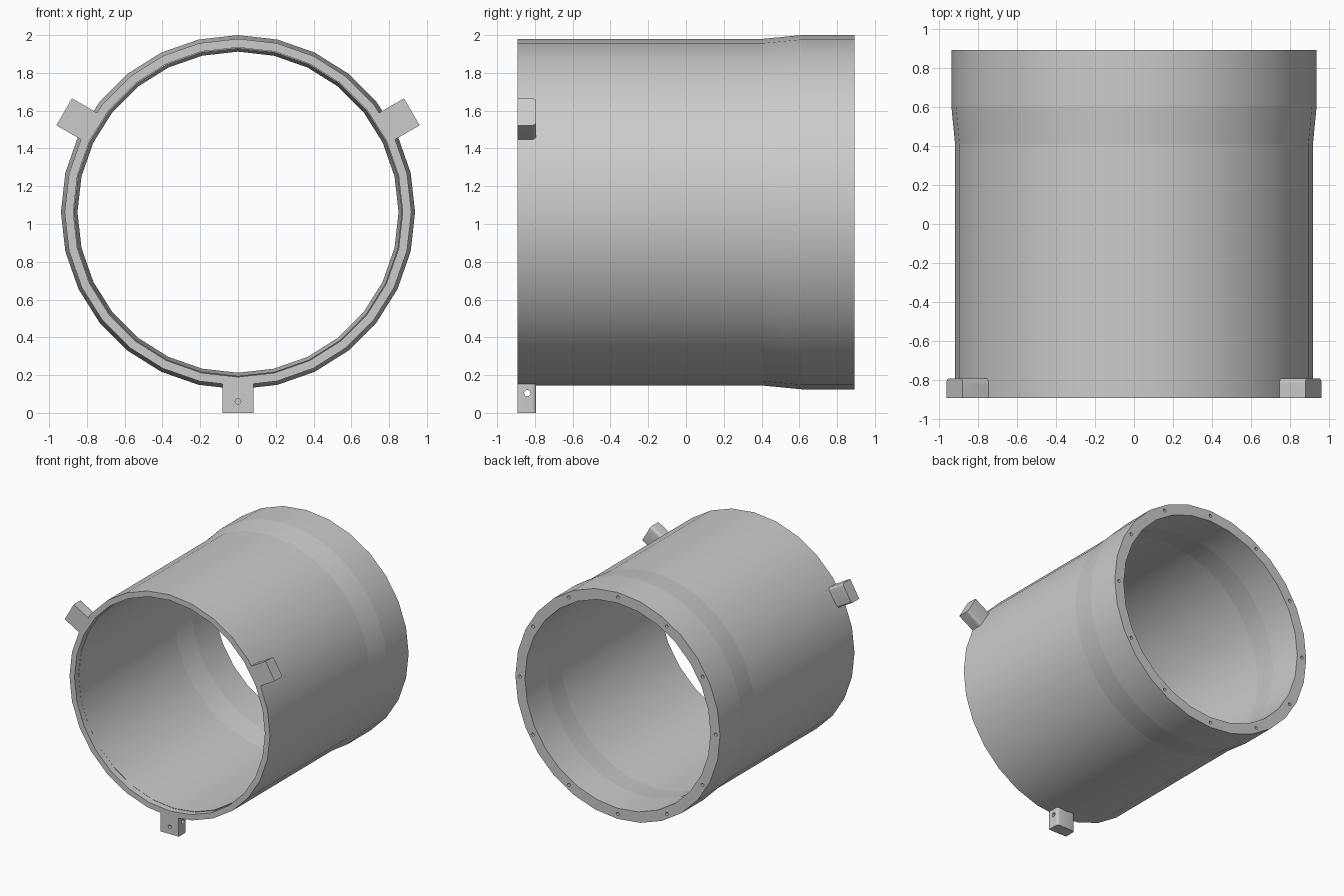
import bpy, bmesh, math
from mathutils import Matrix, Vector

if "Cube" in bpy.data.objects:
    bpy.data.objects.remove(bpy.data.objects["Cube"])

CZ, N, HALF = 1.0625, 28, 0.893   # axis height, sides, half length


def new_object(name, bm):
    bmesh.ops.recalc_face_normals(bm, faces=bm.faces)
    me = bpy.data.meshes.new(name)
    bm.to_mesh(me)
    bm.free()
    ob = bpy.data.objects.new(name, me)
    bpy.context.collection.objects.link(ob)
    return ob


def smooth(ob):
    bpy.ops.object.select_all(action='DESELECT')
    ob.select_set(True)
    bpy.context.view_layer.objects.active = ob
    bpy.ops.object.shade_smooth_by_angle(angle=math.radians(30))


def add_pin(bm, centre, axis, radius, depth):
    rot = Vector((0, 0, 1)).rotation_difference(Vector(axis)).to_matrix().to_4x4()
    bmesh.ops.create_cone(bm, cap_ends=True, segments=12, radius1=radius, radius2=radius,
                          depth=depth, matrix=Matrix.Translation(centre) @ rot)


def cut(ob, cutter):
    cutter.hide_render = True
    cutter.hide_viewport = True
    mod = ob.modifiers.new("holes", 'BOOLEAN')
    mod.operation = 'DIFFERENCE'
    mod.solver = 'EXACT'
    mod.object = cutter


# Tube: closed (radius, y) profile turned around the y axis
profile = [(0.918, -HALF), (0.918, 0.41), (0.9375, 0.61), (0.9375, HALF),
           (0.85, HALF), (0.85, 0.61), (0.867, 0.41), (0.867, -0.845), (0.872, -0.84), (0.872, -HALF)]
bm = bmesh.new()
rings = []
for r, y in profile:
    rings.append([bm.verts.new((r * math.sin(2 * math.pi * i / N), y,
                                CZ + r * math.cos(2 * math.pi * i / N))) for i in range(N)])
for a, b in zip(rings, rings[1:] + rings[:1]):
    for i in range(N):
        j = (i + 1) % N
        bm.faces.new((a[i], a[j], b[j], b[i]))
# keep the bands crisp
for e in bm.edges:
    if abs(e.verts[0].co.y - e.verts[1].co.y) < 1e-5:
        e.smooth = False
tube = new_object("tube", bm)
smooth(tube)

# Twelve blind screw holes in the back flange
bm = bmesh.new()
for k in range(12):
    a = k * math.pi / 6
    add_pin(bm, (0.896 * math.sin(a), HALF, CZ + 0.896 * math.cos(a)), (0, 1, 0), 0.013, 0.12)
cut(tube, new_object("flange_hole_cutter", bm))

# Three mounting lugs at the front, each with a front hole and a cross hole
for k, name in enumerate(("bottom_lug", "right_lug", "left_lug")):
    turn = Matrix.Translation((0, 0, CZ)) @ Matrix.Rotation(-k * 2 * math.pi / 3, 4, 'Y')
    bm = bmesh.new()
    bmesh.ops.create_cube(bm, size=1, matrix=Matrix.Translation((0, -HALF + 0.05, -0.976))
                          @ Matrix.Diagonal((0.165, 0.1, 0.173, 1)))
    back = [e for e in bm.edges if all(v.co.y > -0.8 for v in e.verts)
            and abs(e.verts[0].co.z - e.verts[1].co.z) > 0.1]
    bmesh.ops.bevel(bm, geom=back, offset=0.02, segments=4, profile=0.5, affect='EDGES')
    bm.transform(turn)
    lug = new_object(name, bm)
    smooth(lug)
    for label, centre, axis, r, d in (("front", (0, -HALF, -1.0025), (0, 1, 0), 0.015, 0.1),
                                      ("cross", (0, -0.84, -0.958), (1, 0, 0), 0.017, 0.3)):
        bm = bmesh.new()
        add_pin(bm, centre, axis, r, d)
        bm.transform(turn)
        cut(lug, new_object(name + "_" + label + "_hole_cutter", bm))
